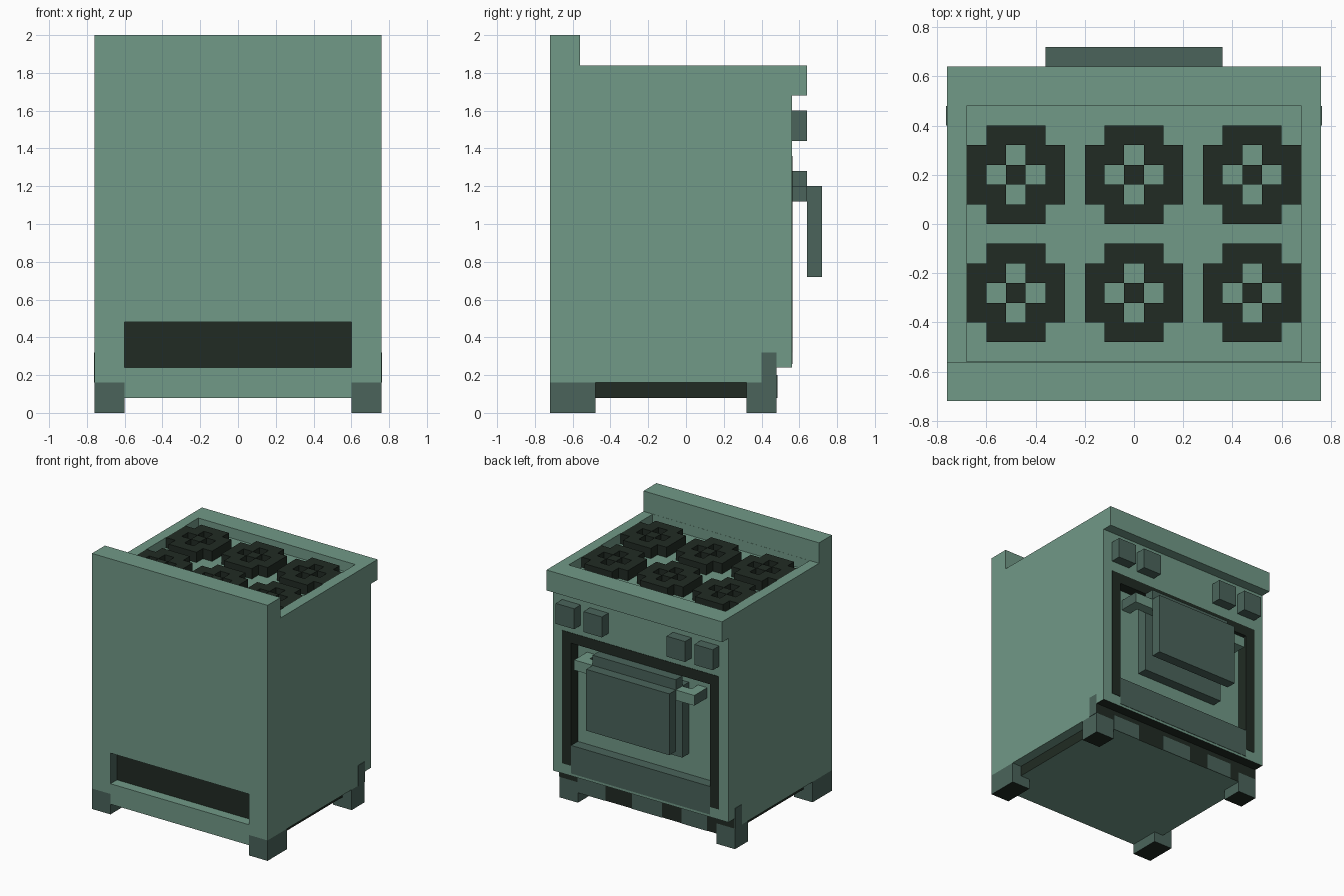
import bpy, bmesh
from mathutils import Vector

if "Cube" in bpy.data.objects:
    bpy.data.objects.remove(bpy.data.objects["Cube"])


def material(name, rgb):
    m = bpy.data.materials.new(name)
    m.diffuse_color = (*rgb, 1)
    m.use_nodes = True
    m.node_tree.nodes["Principled BSDF"].inputs["Base Color"].default_value = m.diffuse_color
    return m


LIGHT = material("sage green enamel", (0.165, 0.319, 0.242))
MID = material("deep green", (0.069, 0.127, 0.104))
DARK = material("near black green", (0.015, 0.024, 0.017))
MATS = [LIGHT, MID, DARK]


def finish(name, bm, mat=0, rule=None):
    """Turn a bmesh into an object; rule(center, normal) picks the colour."""
    bmesh.ops.recalc_face_normals(bm, faces=bm.faces)
    for f in bm.faces:
        f.material_index = rule(f.calc_center_median(), f.normal) if rule else mat
    me = bpy.data.meshes.new(name)
    bm.to_mesh(me)
    bm.free()
    for m in MATS:
        me.materials.append(m)
    ob = bpy.data.objects.new(name, me)
    bpy.context.collection.objects.link(ob)
    return ob


def box(name, x, y, z, mat=0, rule=None):
    bm = bmesh.new()
    bmesh.ops.create_cube(bm, size=1)
    for v in bm.verts:
        v.co = Vector([(r[0] + r[1]) / 2 + c * (r[1] - r[0]) for c, r in zip(v.co, (x, y, z))])
    return finish(name, bm, mat, rule)


def pair(name, x, y, z, mat=0, rule=None):
    """The same box on the right and left."""
    box("right_" + name, x, y, z, mat, rule)
    box("left_" + name, (-x[1], -x[0]), y, z, mat, rule)


# Body: side profile extruded across the width
profile = [(-.72, .16), (.48, .16), (.48, .24), (.56, .24), (.56, 1.68), (.64, 1.68),
           (.64, 1.84), (-.56, 1.84), (-.56, 2), (-.72, 2)]
bm = bmesh.new()
face = bm.faces.new([bm.verts.new((-.76, y, z)) for y, z in profile])
ext = bmesh.ops.extrude_face_region(bm, geom=[face], use_keep_orig=True)
bmesh.ops.translate(bm, vec=(1.52, 0, 0),
                    verts=[g for g in ext["geom"] if isinstance(g, bmesh.types.BMVert)])
body = finish("stove_body", bm)

# Recesses: cooktop, oven door, rear vent
cutters = [box("cooktop_cutter", (-.68, .68), (-.559, .48), (1.76, 2.1)),
           box("door_cutter", (-.6, .6), (.48, .7), (.48, 1.28)),
           box("vent_cutter", (-.6, .6), (-.8, -.64), (.24, .48))]
for c in cutters:
    c.hide_render = True
    mod = body.modifiers.new(c.name, "BOOLEAN")
    mod.operation, mod.solver, mod.object = "DIFFERENCE", "EXACT", c
dg = bpy.context.evaluated_depsgraph_get()
cut_mesh = bpy.data.meshes.new_from_object(body.evaluated_get(dg))
body.modifiers.clear()
body.data = cut_mesh
for c in cutters:
    bpy.data.objects.remove(c)


def body_colour(c, n):
    if abs(c.x) < .61 and .485 < c.y < .555 and .47 < c.z < 1.29:
        return 1 if n.z > .5 else 2          # door recess walls
    if abs(c.x) < .61 and -.715 < c.y < -.635 and .23 < c.z < .49:
        if n.y < -.5:
            return 2                          # vent back
        return 1 if abs(n.x) > .5 else 0
    if .47 < c.y < .57 and c.z < .25:
        return 2                              # toe kick and lip underside
    return 0


for p in body.data.polygons:
    p.material_index = body_colour(p.center, p.normal)

# Base under the body, with dark inset sides
box("base", (-.6, .6), (-.72, .48), (.08, .16), rule=lambda c, n: 2 if n.y > .5 else 0)
pair("base_side", (.6, .68), (-.48, .32), (.08, .16), rule=lambda c, n: 2 if abs(n.x) > .5 else 0)
for x in ((.36, .6), (-.13, .13), (-.52, -.3)):
    box("kick_patch", x, (.478, .484), (.08, .2), 1)


# Legs with dark soles
def sole(c, n):
    return 2 if n.z < -.5 else 1


pair("rear_leg", (.6, .76), (-.72, -.48), (0, .16), rule=sole)
pair("front_leg", (.6, .76), (.32, .48), (0, .16), rule=sole)
pair("front_leg_strip", (.757, .763), (.4, .48), (.16, .32), 1)

# Oven door frame, flush with the body
pair("door_frame_side", (.6, .68), (.556, .563), (.32, 1.36), 2)
box("door_frame_top", (-.6, .6), (.556, .563), (1.28, 1.36), 2)
box("door_lower_band", (-.6, .6), (.556, .563), (.26, .48), 1)

# Handle
box("door_handle", (-.52, .52), (.56, .64), (1.12, 1.2), rule=lambda c, n: 1 if abs(n.x) > .5 else 0)
pair("handle_post", (.44, .52), (.48, .56), (1.12, 1.2), rule=lambda c, n: 1 if abs(n.x) > .5 else 0)

# Towel folded over the handle
box("towel_back", (-.36, .36), (.48, .56), (.64, 1.2), 1)
box("towel_fold", (-.36, .36), (.56, .64), (1.2, 1.28), 1)
box("towel_front", (-.36, .36), (.64, .72), (.72, 1.2), 1)

# Knobs
for x in (.28, .52):
    pair("knob", (x, x + .16), (.56, .64), (1.44, 1.6), 1)


# Burner grates: 5 x 5 cells without corners and four inner openings
def grate(cx, cy):
    bm = bmesh.new()
    bmesh.ops.create_grid(bm, x_segments=5, y_segments=5, size=.2)
    gone = []
    for f in bm.faces:
        c = f.calc_center_median()
        i, j = abs(round(c.x / .08)), abs(round(c.y / .08))
        if (i, j) in ((2, 2), (0, 1), (1, 0)):
            gone.append(f)
    bmesh.ops.delete(bm, geom=gone, context="FACES")
    ext = bmesh.ops.extrude_face_region(bm, geom=bm.faces[:], use_keep_orig=True)
    bmesh.ops.translate(bm, vec=(0, 0, .08),
                        verts=[g for g in ext["geom"] if isinstance(g, bmesh.types.BMVert)])
    bmesh.ops.translate(bm, vec=(cx, cy, 1.76), verts=bm.verts)
    finish("burner_grate", bm, 2)


for cx in (-.48, 0, .48):
    for cy in (-.28, .2):
        grate(cx, cy)
